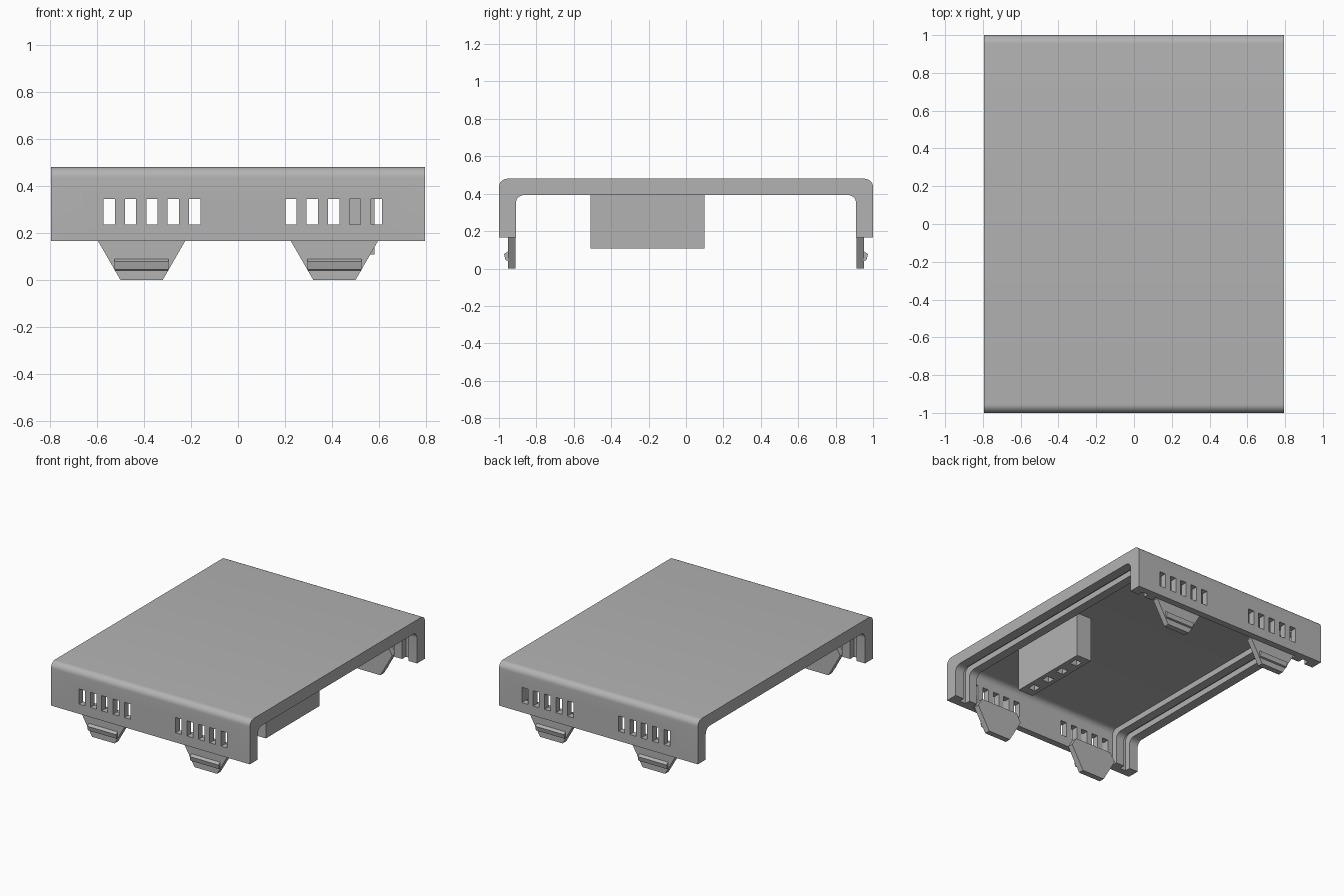
import bpy, bmesh, math

cube = bpy.data.objects.get("Cube")
if cube:
    bpy.data.objects.remove(cube, do_unlink=True)

grey = bpy.data.materials.new("light_grey")
grey.use_nodes = True
COLOUR = (0.45, 0.45, 0.45, 1)
grey.diffuse_color = COLOUR
grey.node_tree.nodes["Principled BSDF"].inputs["Base Color"].default_value = COLOUR


def prism(name, outline, low, high, axis):
    """Extrude a 2D outline along x (outline is y, z) or y (outline is x, z)."""
    def place(p, d):
        return (d, p[0], p[1]) if axis == "x" else (p[0], d, p[1])
    bm = bmesh.new()
    face = bm.faces.new([bm.verts.new(place(p, low)) for p in outline])
    new = bmesh.ops.extrude_face_region(bm, geom=[face])["geom"]
    shift = (high - low, 0, 0) if axis == "x" else (0, high - low, 0)
    bmesh.ops.translate(bm, vec=shift, verts=[v for v in new if isinstance(v, bmesh.types.BMVert)])
    bmesh.ops.recalc_face_normals(bm, faces=bm.faces)
    mesh = bpy.data.meshes.new(name)
    bm.to_mesh(mesh)
    bm.free()
    mesh.materials.append(grey)
    obj = bpy.data.objects.new(name, mesh)
    bpy.context.collection.objects.link(obj)
    return obj


def box(name, x0, x1, y0, y1, z0, z1):
    return prism(name, [(y0, z0), (y1, z0), (y1, z1), (y0, z1)], x0, x1, "x")


def arch(half, bottom, top, r, steps=8):
    """Outline from right foot to left foot with rounded upper corners."""
    right = [(half - r + r * math.cos(a), top - r + r * math.sin(a))
             for a in (i * math.pi / 2 / steps for i in range(steps + 1))]
    return [(half, bottom)] + right + [(-y, z) for y, z in reversed(right)] + [(-half, bottom)]


def activate(obj):
    bpy.ops.object.select_all(action="DESELECT")
    obj.select_set(True)
    bpy.context.view_layer.objects.active = obj


def cut(obj, cutters):
    activate(obj)
    for cutter in cutters:
        cutter.hide_render = True
        mod = obj.modifiers.new("cut", "BOOLEAN")
        mod.operation = "DIFFERENCE"
        mod.solver = "EXACT"
        mod.object = cutter
        bpy.ops.object.modifier_apply(modifier=mod.name)
        bpy.data.objects.remove(cutter, do_unlink=True)


# Arched cover with thick rims at both ends
HALF_X, FOOT = 0.795, 0.165
profile = arch(1, FOOT, 0.48, 0.045) + arch(0.91, FOOT, 0.393, 0.045)[::-1]
cover = prism("cover", profile, -HALF_X, HALF_X, "x")

# Thin the middle and cut a guide groove beside each end rim
hollow = arch(0.952, -0.1, 0.435, 0.045)
cutters = [prism("hollow_cutter", hollow, a, b, "x")
           for a, b in ((-0.61, 0.61), (0.675, 0.725), (-0.725, -0.675))]

# Vent slots through the front and back walls
for centre in (-0.366, 0.407):
    for i in range(-2, 3):
        x = centre + i * 0.091
        cutters.append(box("vent_cutter", x - 0.024, x + 0.024, -1.1, 1.1, 0.235, 0.345))
cut(cover, cutters)
activate(cover)
bpy.ops.object.shade_smooth_by_angle(angle=math.radians(30))

# Snap tabs with outward hooks on the front and back walls
for side, sign in (("front", -1), ("back", 1)):
    for hand, cx in (("right", -0.41), ("left", 0.41)):
        half = [(0.09, 0), (0.185, FOOT), (0.15, 0.225)]
        outline = [(cx + x, z) for x, z in half] + [(cx - x, z) for x, z in reversed(half)]
        prism(f"{side}_{hand}_tab", outline, sign * 0.912, sign * 0.953, "y")
        hook = [(0.95, 0.04), (0.965, 0.045), (0.973, 0.078), (0.95, 0.092)]
        prism(f"{side}_{hand}_hook", [(sign * y, z) for y, z in hook], cx - 0.115, cx + 0.115, "x")

# Terminal block under the roof with wire holes in its underside
block = box("terminal_block", 0.46, 0.58, -0.51, 0.1, 0.108, 0.44)
cut(block, [box("hole_cutter", 0.492, 0.548, y - 0.028, y + 0.028, 0, 0.2)
            for y in (0.015, -0.13, -0.275, -0.42)])
